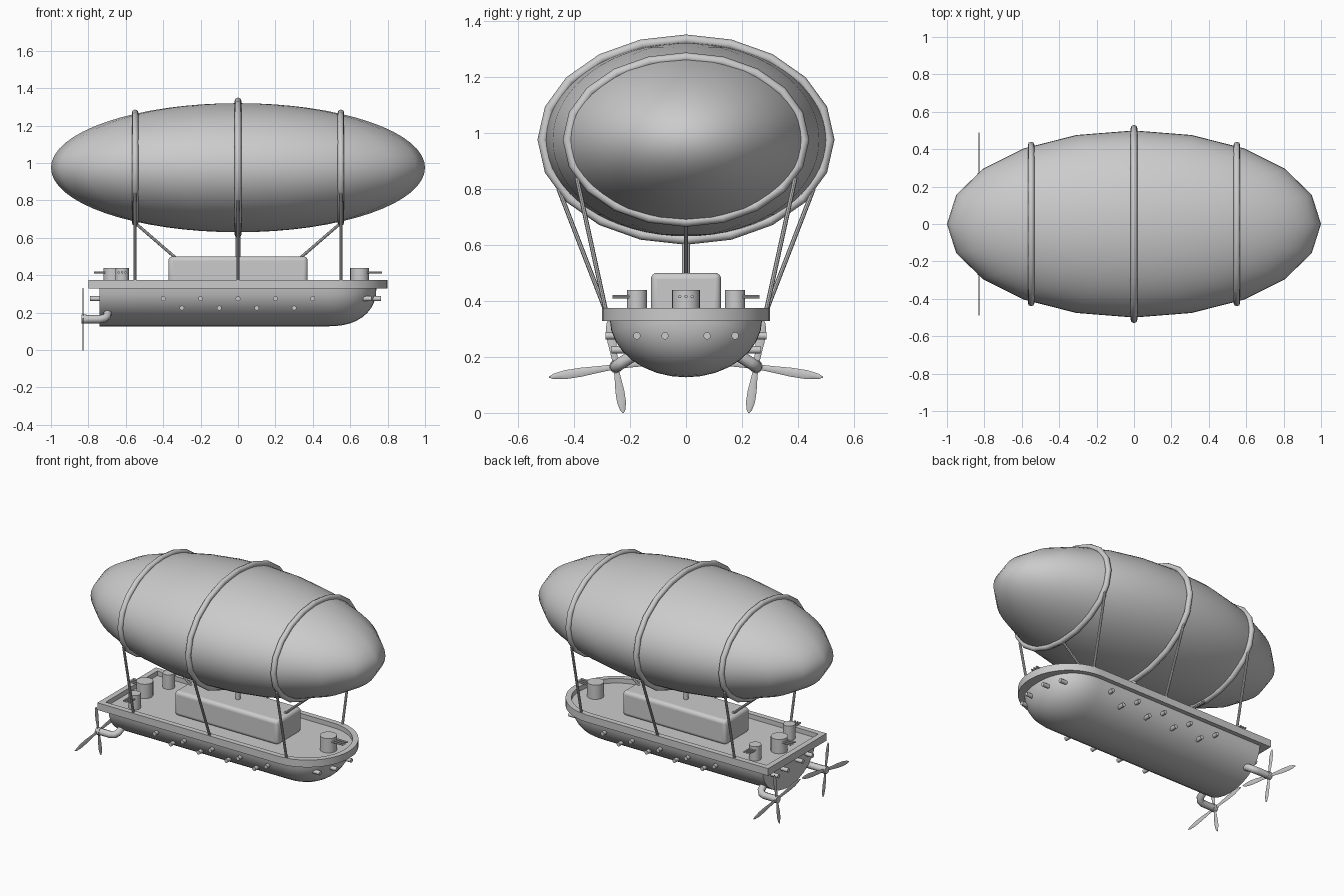
import bpy, bmesh
from math import sin, cos, pi, radians
from mathutils import Vector

if "Cube" in bpy.data.objects:
    bpy.data.objects.remove(bpy.data.objects["Cube"])


def smooth(ob, angle=35):
    bpy.ops.object.select_all(action='DESELECT')
    ob.select_set(True)
    bpy.context.view_layer.objects.active = ob
    bpy.ops.object.shade_smooth_by_angle(angle=radians(angle))
    return ob


def loft(name, loops, closed=True, caps=True):
    """Bridge successive point loops with quads and cap both ends."""
    bm = bmesh.new()
    rows = [[bm.verts.new(p) for p in lp] for lp in loops]
    n = len(rows[0])
    for a, b in zip(rows, rows[1:]):
        for i in range(n if closed else n - 1):
            j = (i + 1) % n
            bm.faces.new((a[i], a[j], b[j], b[i]))
    if caps:
        bm.faces.new(rows[0])
        bm.faces.new(rows[-1])
    bmesh.ops.remove_doubles(bm, verts=bm.verts, dist=1e-5)
    bmesh.ops.recalc_face_normals(bm, faces=bm.faces)
    me = bpy.data.meshes.new(name)
    bm.to_mesh(me)
    bm.free()
    ob = bpy.data.objects.new(name, me)
    bpy.context.collection.objects.link(ob)
    return smooth(ob)


def tube(name, pts, r, cyclic=False, res=2):
    """Round pipe along a polyline."""
    cu = bpy.data.curves.new(name, 'CURVE')
    cu.dimensions = '3D'
    cu.bevel_depth, cu.bevel_resolution = r, res
    cu.use_fill_caps = not cyclic
    sp = cu.splines.new('POLY')
    sp.points.add(len(pts) - 1)
    for p, co in zip(sp.points, pts):
        p.co = (*co, 1)
    sp.use_cyclic_u = cyclic
    ob = bpy.data.objects.new(name, cu)
    bpy.context.collection.objects.link(ob)
    bpy.ops.object.select_all(action='DESELECT')
    ob.select_set(True)
    bpy.context.view_layer.objects.active = ob
    bpy.ops.object.convert(target='MESH')
    return smooth(bpy.context.object, 50)


def rod(name, a, b, r, sides=12):
    a, b = Vector(a), Vector(b)
    d = b - a
    bpy.ops.mesh.primitive_cylinder_add(vertices=sides, radius=r, depth=d.length,
                                        location=(a + b) / 2,
                                        rotation=d.to_track_quat('Z', 'Y').to_euler())
    ob = bpy.context.object
    ob.name = name
    return smooth(ob)


# Gas envelope
ZC = 0.975
bpy.ops.mesh.primitive_uv_sphere_add(segments=20, ring_count=32, radius=1, location=(0, 0, ZC))
env = bpy.context.object
env.name = "envelope"
env.scale = (1, 0.5, 0.345)
smooth(env, 60)

# Hoops around the envelope and the cables down to the deck
for x, ry, rz, top in ((-.55, .422, .293, (.39, .84)), (0, .512, .357, (.455, .80)),
                       (.55, .422, .293, (.39, .84))):
    tube("hoop", [(x, ry * cos(i * pi / 10), ZC + rz * sin(i * pi / 10)) for i in range(20)],
         .018, cyclic=True)
    for s in (-1, 1):
        rod("cable", (x, s * .285, .36), (x, s * top[0], top[1]), .008, 8)
for s in (-1, 1):
    rod("diagonal_strut", (s * .33, 0, .49), (s * .55, 0, .68), .008, 8)
rod("center_post", (0, 0, .48), (0, 0, .64), .014)


# Hull: half-ellipse sections, rounded bow
def section(x, k):
    return [(x, .272 * k * cos(pi * i / 16), .335 - .208 * k * sin(pi * i / 16)) for i in range(17)]


sections = [section(-.74, 1), section(.48, 1)]
for i in range(1, 11):
    t = sin(i / 10 * pi / 2)
    sections.append(section(.48 + .26 * t, max(1 - t ** 2.3, 0.0004) ** (1 / 2.3)))
loft("hull", sections)


# Deck tray with raised bulwark
def outline(inset, z):
    r = .3 - inset
    arc = [(.5 + r * cos(a), r * sin(a), z) for a in (pi * (i / 20 - .5) for i in range(21))]
    return [(-.8 + inset, -r, z)] + arc + [(-.8 + inset, r, z)]


loft("deck", [outline(0, .328), outline(0, .375), outline(.035, .375), outline(.035, .345)])

# Cabin
bpy.ops.mesh.primitive_cube_add(size=1, location=(0, 0, .42))
cabin = bpy.context.object
cabin.name = "cabin"
cabin.scale = (.745, .25, .16)
bpy.ops.object.transform_apply(location=False, rotation=False, scale=True)
bev = cabin.modifiers.new("Bevel", 'BEVEL')
bev.width, bev.segments = .022, 4
smooth(cabin)


# Triple-barrel deck turrets
def turret(x, y, r, direction, reach, gap):
    rod("turret", (x, y, .34), (x, y, .438), r, 20)
    d = Vector((*direction, 0))
    side = Vector((-d.y, d.x, 0))
    for k in (-1, 0, 1):
        base = Vector((x, y, .415)) + side * gap * k
        rod("turret_barrel", base, base + d * reach, .006, 8)


turret(.65, 0, .05, (1, 0), .12, .022)
turret(-.67, 0, .05, (-1, 0), .10, .022)
for s in (-1, 1):
    turret(-.62, s * .175, .036, (0, s), .088, .018)

# Hull guns: two staggered rows per side, plus bow and stern
for s in (-1, 1):
    for x in (-.4, -.2, 0, .2, .4):
        rod("side_gun", (x, s * .2, .275), (x, s * .288, .275), .013)
    for x in (-.3, -.1, .1, .3):
        rod("side_gun", (x, s * .17, .225), (x, s * .265, .225), .013)
    for y, tip in ((.075, .765), (.175, .715)):
        rod("bow_gun", (tip - .12, s * y, .275), (tip, s * y, .275), .013)
        rod("stern_gun", (-.7, s * y, .275), (-.79, s * y, .275), .013)

# Propellers on curved brackets
for s in (-1, 1):
    py, pz = s * .25, .165
    tube("propeller_bracket", [(-.82, py, pz), (-.74, py, pz), (-.715, s * .244, .169),
                               (-.70, s * .228, .18), (-.695, s * .18, .21)], .022)
    rod("propeller_hub", (-.838, py, pz), (-.81, py, pz), .024)
    for k in range(4):
        a = radians(-9 + 90 * k)
        u = Vector((0, s * cos(a), sin(a)))
        w = Vector((0, -s * sin(a), cos(a)))
        length = (.232, .158)[k % 2]
        c = Vector((-.828, py, pz)) + u * .01
        prof = [(0, .009), (.25, .012), (.5, .016), (.75, .016), (.92, .010), (1, .002)]
        loft("propeller_blade", [[c + u * length * t + w * h * cos(q * pi / 4)
                                  + Vector((.003 * sin(q * pi / 4), 0, 0)) for q in range(8)]
                                 for t, h in prof])
